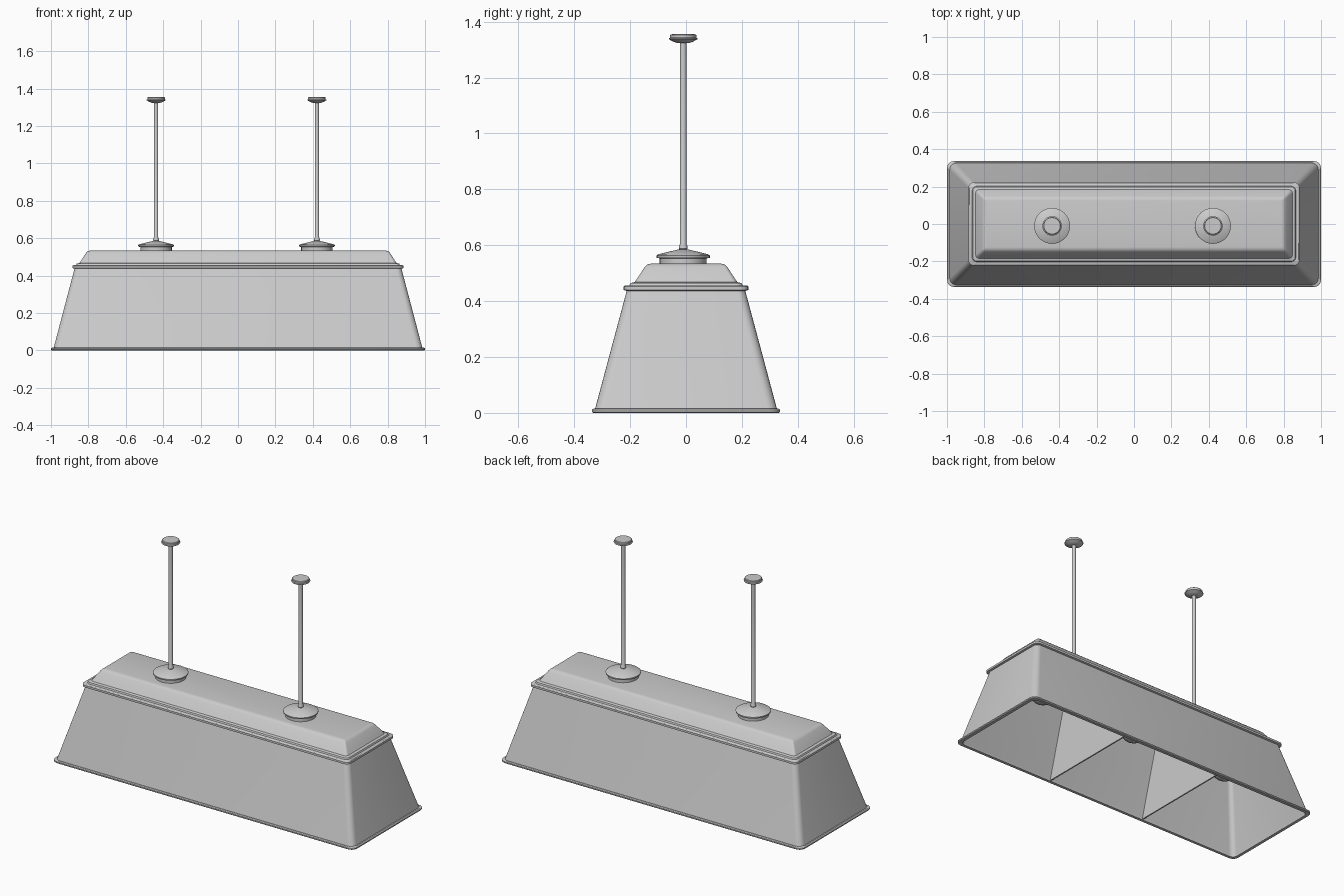
import bpy, bmesh, math

cube = bpy.data.objects.get("Cube")
if cube:
    bpy.data.objects.remove(cube, do_unlink=True)

grey = bpy.data.materials.new("light grey metal")
grey.use_nodes = True
colour = (0.6, 0.6, 0.6, 1)
grey.diffuse_color = colour
grey.node_tree.nodes["Principled BSDF"].inputs["Base Color"].default_value = colour


def finish(name, bm, angle=35):
    bmesh.ops.recalc_face_normals(bm, faces=bm.faces)
    mesh = bpy.data.meshes.new(name)
    bm.to_mesh(mesh)
    bm.free()
    mesh.materials.append(grey)
    ob = bpy.data.objects.new(name, mesh)
    bpy.context.collection.objects.link(ob)
    bpy.ops.object.select_all(action='DESELECT')
    ob.select_set(True)
    bpy.context.view_layer.objects.active = ob
    bpy.ops.object.shade_smooth_by_angle(angle=math.radians(angle))
    return ob


def rounded_ring(bm, hx, hy, z, r, seg=5):
    """Rounded rectangle of half sizes hx, hy at height z."""
    ring = []
    for q, (sx, sy) in enumerate([(1, 1), (-1, 1), (-1, -1), (1, -1)]):
        for i in range(seg + 1):
            a = (q + i / seg) * math.pi / 2
            ring.append(bm.verts.new((sx * (hx - r) + r * math.cos(a),
                                      sy * (hy - r) + r * math.sin(a), z)))
    return ring


def loft(name, sections, cap_start=True, cap_end=True):
    bm = bmesh.new()
    rings = [rounded_ring(bm, *s) for s in sections]
    for a, b in zip(rings, rings[1:]):
        for i in range(len(a)):
            j = (i + 1) % len(a)
            bm.faces.new((a[i], a[j], b[j], b[i]))
    if cap_start:
        bm.faces.new(rings[0])
    if cap_end:
        bm.faces.new(rings[-1])
    return finish(name, bm)


def lathe(name, profile, x, y, steps=32):
    """Turned part from (radius, height) points."""
    bm = bmesh.new()
    verts = [bm.verts.new((x + r, y, z)) for r, z in profile]
    edges = [bm.edges.new(p) for p in zip(verts, verts[1:])]
    bmesh.ops.spin(bm, geom=verts + edges, cent=(x, y, 0), axis=(0, 0, 1),
                   angle=math.tau, steps=steps, use_duplicate=False)
    bmesh.ops.remove_doubles(bm, verts=bm.verts, dist=1e-5)
    return finish(name, bm)


# Hollow shade: inner ceiling, inner wall, outer wall
loft("shade", [(0.86, 0.2, 0.43, 0.025), (0.978, 0.318, 0.005, 0.03),
               (0.988, 0.328, 0.005, 0.035), (0.872, 0.21, 0.445, 0.03)])

# Rolled bead around the open bottom
loft("bottom_rim", [(0.978, 0.316, 0.014, 0.03), (0.978, 0.316, 0.0, 0.03),
                    (0.996, 0.333, 0.0, 0.035), (1.0, 0.337, 0.004, 0.038),
                    (1.0, 0.337, 0.011, 0.038), (0.994, 0.331, 0.015, 0.035),
                    (0.978, 0.316, 0.014, 0.03)], False, False)

# Lip and stepped lid
loft("top_lip", [(0.875, 0.215, 0.437, 0.025), (0.885, 0.223, 0.44, 0.03),
                 (0.885, 0.223, 0.452, 0.03), (0.88, 0.218, 0.456, 0.028)])
loft("lid", [(0.866, 0.203, 0.455, 0.025), (0.862, 0.199, 0.464, 0.022),
             (0.847, 0.184, 0.468, 0.02), (0.838, 0.174, 0.482, 0.015),
             (0.812, 0.148, 0.522, 0.012), (0.803, 0.139, 0.531, 0.01),
             (0.79, 0.126, 0.534, 0.008)])

# Two dividers inside the shade
for side, x in (("left", 0.33), ("right", -0.33)):
    bm = bmesh.new()
    bmesh.ops.create_cube(bm, size=1)
    for v in bm.verts:
        top = v.co.z > 0
        v.co = (x + v.co.x * 0.008, v.co.y * (0.408 if top else 0.644),
                0.432 if top else 0.006)
    finish(side + "_divider", bm)

# Bulbs with sockets, one per compartment
bulb = [(0, 0.43), (0.035, 0.43), (0.035, 0.39)]
for i in range(9):
    a = math.radians(60 - 150 * i / 8)
    bulb.append((0.08 * math.cos(a) if i < 8 else 0, 0.315 + 0.08 * math.sin(a)))
for side, x in (("left", 0.65), ("middle", 0), ("right", -0.65)):
    lathe(side + "_bulb", bulb, x, 0, 24)

# Hanging rods with mounting flanges and ceiling caps
flange = [(0, 0.53), (0.084, 0.53), (0.084, 0.553), (0.095, 0.555),
          (0.096, 0.563), (0.088, 0.568), (0.022, 0.584), (0, 0.585)]
rod = [(0, 0.58), (0.01, 0.58), (0.016, 0.588), (0.015, 0.597),
       (0.0115, 0.605), (0.0115, 1.335), (0, 1.335)]
ceiling_cap = [(0, 1.323), (0.02, 1.323), (0.034, 1.328), (0.051, 1.337),
               (0.052, 1.34), (0.047, 1.343), (0.047, 1.352),
               (0.044, 1.355), (0, 1.356)]
for side, x in (("left", 0.422), ("right", -0.438)):
    for part, profile in (("flange", flange), ("rod", rod), ("ceiling_cap", ceiling_cap)):
        lathe(side + "_" + part, profile, x, -0.01)
